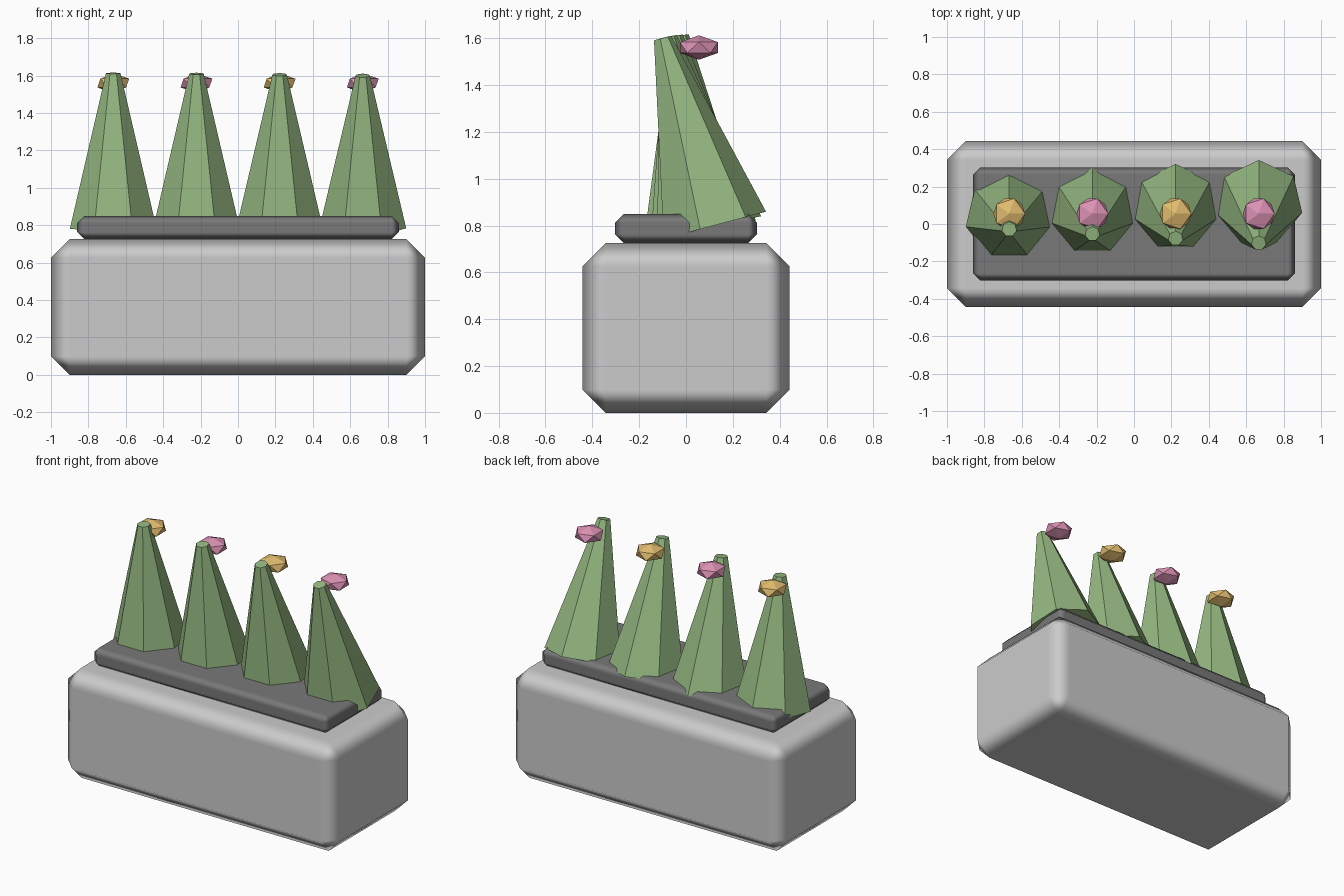
import bpy

if "Cube" in bpy.data.objects:
    bpy.data.objects.remove(bpy.data.objects["Cube"])


def material(name, rgb):
    m = bpy.data.materials.new(name)
    m.diffuse_color = (*rgb, 1)
    m.use_nodes = True
    m.node_tree.nodes["Principled BSDF"].inputs["Base Color"].default_value = m.diffuse_color
    return m


green = material("leaf_green", (0.30, 0.48, 0.22))
gold = material("bloom_gold", (0.75, 0.50, 0.16))
pink = material("bloom_pink", (0.72, 0.29, 0.46))
dark = material("soil_grey", (0.19, 0.19, 0.19))


def soft_box(name, size, z_bottom, bevel, mat=None):
    bpy.ops.mesh.primitive_cube_add(size=1, location=(0, 0, z_bottom + size[2] / 2))
    ob = bpy.context.object
    ob.name = name
    ob.scale = size
    bpy.ops.object.transform_apply(location=False, rotation=False, scale=True)
    bpy.ops.object.shade_smooth()
    mod = ob.modifiers.new("chamfer", "BEVEL")
    mod.width = bevel
    mod.segments = 1
    mod.limit_method = "NONE"
    mod.harden_normals = True
    if mat:
        ob.data.materials.append(mat)
    return ob


# Planter trough and the soil slab on top
soft_box("planter", (2.0, 0.885, 0.725), 0, 0.1)
soft_box("soil", (1.72, 0.605, 0.125), 0.725, 0.038, dark)

for i in range(4):
    x = -0.667 + i * 0.4447

    # Seven-sided plant, leaning further forward along the row
    bpy.ops.mesh.primitive_cone_add(vertices=7, radius1=0.238, radius2=0.04, depth=0.83,
                                    location=(x, 0.005, 1.199),
                                    rotation=(0.08 + 0.06 * i, 0, 0))
    plant = bpy.context.object
    plant.name = f"plant_{i + 1}"
    plant.data.materials.append(green)

    # Squashed faceted bloom behind the tip
    bpy.ops.mesh.primitive_ico_sphere_add(subdivisions=1, radius=0.095, location=(x, 0.055, 1.56))
    bloom = bpy.context.object
    bloom.name = f"bloom_{i + 1}"
    bloom.scale.z = 0.55
    bloom.data.materials.append(pink if i % 2 else gold)
